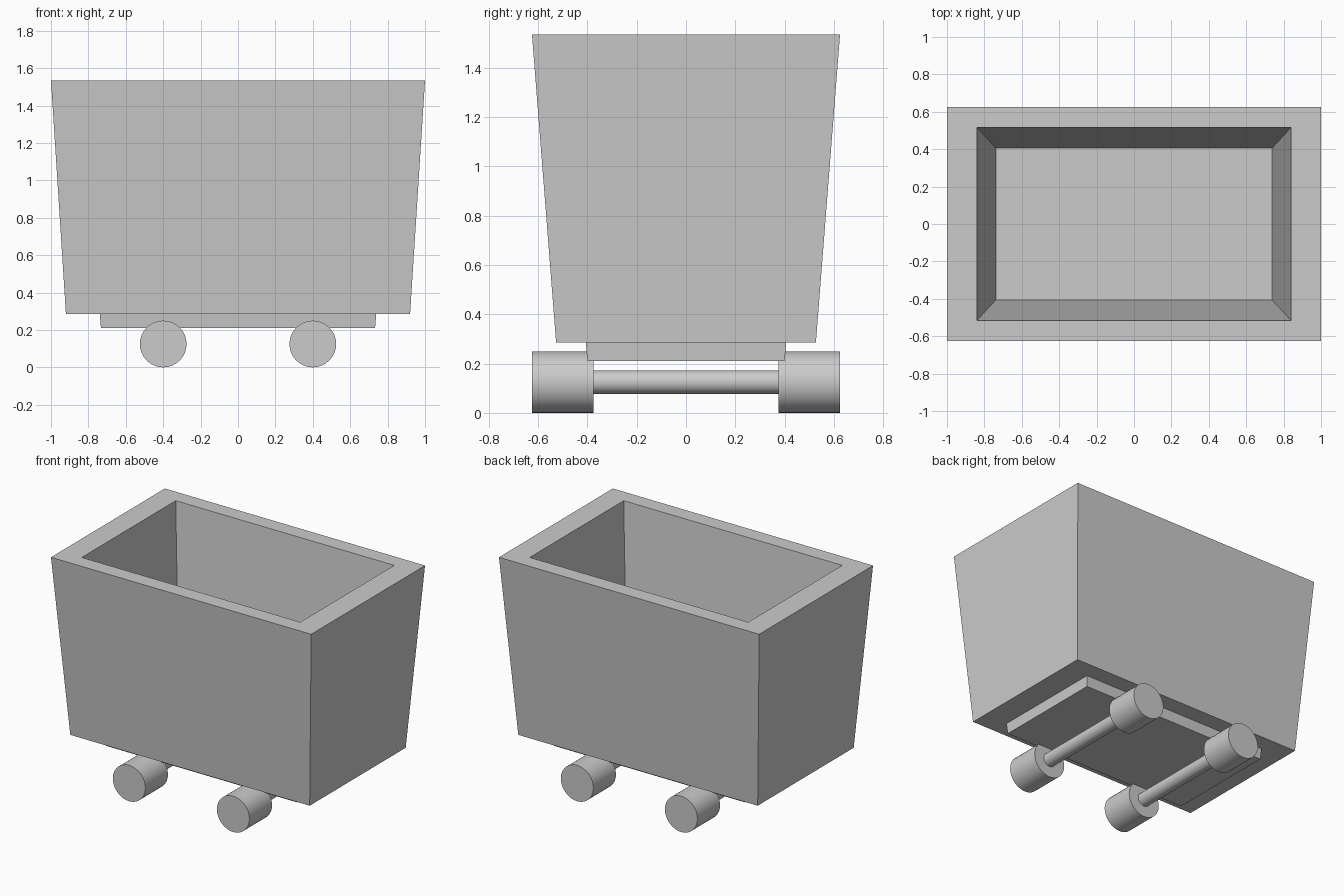
import bpy, bmesh, math

if "Cube" in bpy.data.objects:
    bpy.data.objects.remove(bpy.data.objects["Cube"])


def ring(bm, hx, hy, z):
    """Rectangle of four vertices centred on the origin."""
    return [bm.verts.new((sx * hx, sy * hy, z))
            for sx, sy in ((-1, -1), (1, -1), (1, 1), (-1, 1))]


def cylinder(name, x, y, z, radius, length):
    """Cylinder lying along the y axis."""
    bpy.ops.mesh.primitive_cylinder_add(
        vertices=32, radius=radius, depth=length,
        location=(x, y, z), rotation=(math.pi / 2, 0, 0))
    obj = bpy.context.object
    obj.name = name
    bpy.ops.object.shade_smooth_by_angle(angle=math.radians(30))
    return obj


# Tub: tapered outer walls, flat rim, and an inner well whose floor
# drops through the underside to form the shallow base plate
bm = bmesh.new()
rings = [ring(bm, *r) for r in (
    (0.92, 0.527, 0.285),    # outer bottom
    (1.0, 0.625, 1.535),     # outer rim
    (0.84, 0.516, 1.535),    # inner rim
    (0.733, 0.40, 0.21))]    # well floor
bm.faces.new(rings[0][::-1])
for a, b in zip(rings, rings[1:]):
    for i in range(4):
        j = (i + 1) % 4
        bm.faces.new((a[i], a[j], b[j], b[i]))
bm.faces.new(rings[-1])
mesh = bpy.data.meshes.new("tub")
bm.to_mesh(mesh)
bm.free()
bpy.context.collection.objects.link(bpy.data.objects.new("tub", mesh))

# Wheels and axles
for end, x in (("left", -0.4), ("right", 0.4)):
    cylinder(f"axle_{end}", x, 0, 0.125, 0.048, 0.76)
    for side, y in (("front", -0.5), ("back", 0.5)):
        cylinder(f"wheel_{side}_{end}", x, y, 0.125, 0.125, 0.248)
